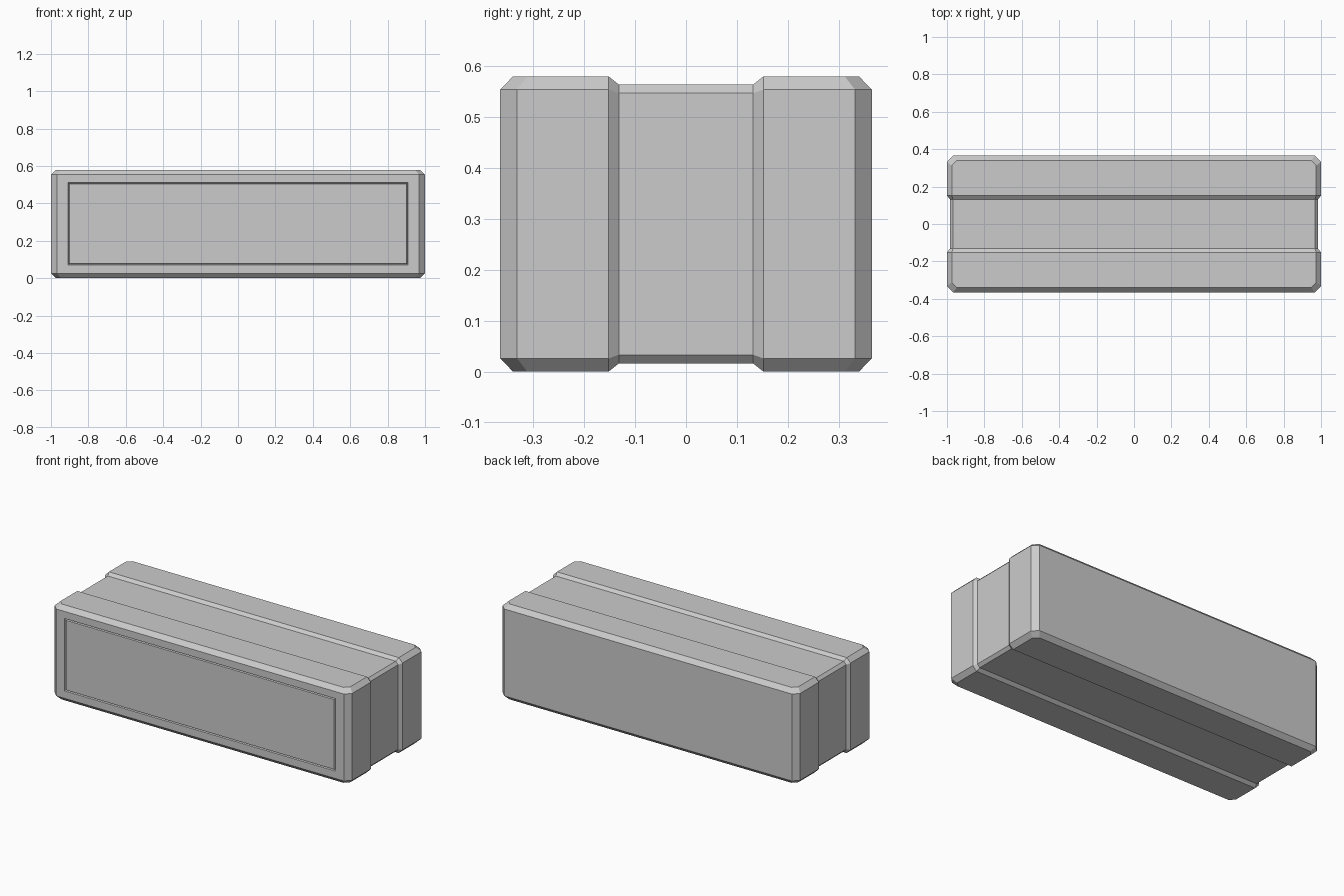
import bpy, bmesh

if "Cube" in bpy.data.objects:
    bpy.data.objects.remove(bpy.data.objects["Cube"])

bm = bmesh.new()
H = 0.58

# Half plan stations: wall (y, x, chamfer z) and cap (y, x, z), measured from the bottom
half = [
    ((-0.365, 0.967, 0.026), (-0.340, 0.947, 0.0)),
    ((-0.332, 1.000, 0.026), (-0.312, 0.974, 0.0)),
    ((-0.152, 1.000, 0.026), (-0.152, 0.974, 0.0)),
    ((-0.132, 0.984, 0.033), (-0.132, 0.968, 0.016)),
]
flip = lambda s: (-s[0], s[1], s[2])
stations = half + [(flip(w), flip(c)) for w, c in reversed(half)]

# Body: loft eight-point rings from front to back, with the recessed band in the middle
rings = []
for (wy, wx, wz), (cy, cx, cz) in stations:
    pts = [(wx, wy, wz), (wx, wy, H - wz), (cx, cy, H - cz), (-cx, cy, H - cz),
           (-wx, wy, H - wz), (-wx, wy, wz), (-cx, cy, cz), (cx, cy, cz)]
    rings.append([bm.verts.new(p) for p in pts])
for a, b in zip(rings, rings[1:]):
    for i in range(8):
        j = (i + 1) % 8
        bm.faces.new((a[i], a[j], b[j], b[i]))

# Top and bottom end chamfers, plain back face
for r in (rings[0], rings[-1]):
    bm.faces.new((r[1], r[2], r[3], r[4]))
    bm.faces.new((r[5], r[6], r[7], r[0]))
r = rings[-1]
bm.faces.new((r[0], r[1], r[4], r[5]))

# Front face with a thin groove outlining a flush panel: (half width, z low, z high, y)
r = rings[0]
prev = [r[0], r[1], r[4], r[5]]
for hx, z0, z1, y in [(0.910, 0.071, 0.511, -0.365),
                      (0.906, 0.075, 0.507, -0.357),
                      (0.902, 0.079, 0.503, -0.365)]:
    cur = [bm.verts.new(p) for p in ((hx, y, z0), (hx, y, z1), (-hx, y, z1), (-hx, y, z0))]
    for i in range(4):
        j = (i + 1) % 4
        bm.faces.new((prev[i], prev[j], cur[j], cur[i]))
    prev = cur
bm.faces.new(prev)

bmesh.ops.recalc_face_normals(bm, faces=bm.faces[:])
mesh = bpy.data.meshes.new("banded_block")
bm.to_mesh(mesh)
bm.free()
bpy.context.collection.objects.link(bpy.data.objects.new("banded_block", mesh))
